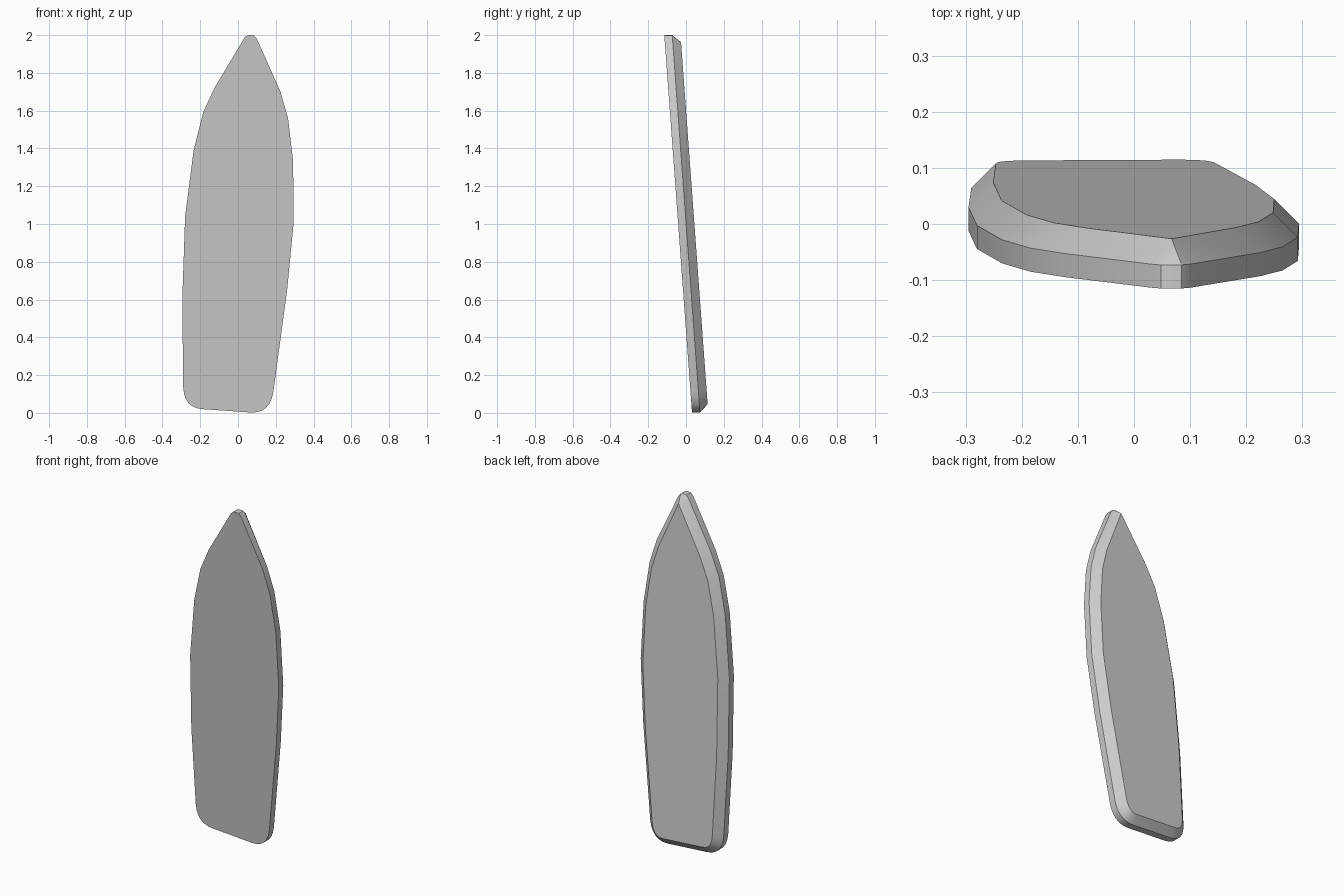
import bpy, bmesh
from mathutils import Vector

if "Cube" in bpy.data.objects:
    bpy.data.objects.remove(bpy.data.objects["Cube"])


def corner(a, ctrl, b, n):
    """Rounded corner from a to b, pulled towards ctrl."""
    a, c, b = Vector(a), Vector(ctrl), Vector(b)
    pts = []
    for i in range(n + 1):
        t = i / n
        pts.append(a * (1 - t) ** 2 + c * (1.9 * t * (1 - t)) + b * t ** 2
                   + (a + b) * (0.05 * t * (1 - t)))
    return pts


# Outline seen from the front (x, z), counter-clockwise from the tip
left = [(-0.125, 1.72), (-0.185, 1.59), (-0.235, 1.39), (-0.28, 1.04), (-0.295, 0.6)]
right = [(0.26, 0.65), (0.294, 1.0), (0.292, 1.33), (0.265, 1.56), (0.225, 1.70)]
outline = [Vector(p) for p in [(0.085, 1.998), (0.065, 2.0), (0.048, 1.998), (0.034, 1.985)]]
outline += [Vector(p) for p in left]
outline += corner((-0.29, 0.135), (-0.288, 0.025), (-0.19, 0.02), 6)
outline += corner((0.07, 0.002), (0.17, -0.005), (0.187, 0.11), 6)
outline += [Vector(p) for p in right]
outline += [Vector((0.10, 1.98))]

INSET = 0.044
APEX = Vector((0.067, 1.962))


def inset(pts, d):
    """Mitred inset; the tip arc collapses to one apex."""
    out = []
    for i, p in enumerate(pts):
        if p.y > 1.9:
            out.append(APEX.copy())
            continue
        e1 = (p - pts[i - 1]).normalized()
        e2 = (pts[(i + 1) % len(pts)] - p).normalized()
        n1, n2 = Vector((-e1.y, e1.x)), Vector((-e2.y, e2.x))
        out.append(p + (n1 + n2) * (d / (1 + n1.dot(n2))))
    return out


def ring(bm, pts, depth):
    """Loop of vertices on a plane leaning back-to-front."""
    return [bm.verts.new((p.x, 0.032 - 0.0735 * p.y + depth, p.y)) for p in pts]


# Leaning board: flat front, straight rim, chamfered back
bm = bmesh.new()
front = ring(bm, outline, 0.0)
rim = ring(bm, outline, 0.042)
back = ring(bm, inset(outline, INSET), 0.086)
bm.faces.new(front)
bm.faces.new(back[::-1])
n = len(outline)
for a, b in ((front, rim), (rim, back)):
    for i in range(n):
        j = (i + 1) % n
        bm.faces.new((a[i], b[i], b[j], a[j]))
bmesh.ops.remove_doubles(bm, verts=bm.verts[:], dist=0.0005)
bmesh.ops.recalc_face_normals(bm, faces=bm.faces[:])
mesh = bpy.data.meshes.new("board")
bm.to_mesh(mesh)
bm.free()
board = bpy.data.objects.new("board", mesh)
bpy.context.collection.objects.link(board)

bpy.context.view_layer.objects.active = board
board.select_set(True)
bpy.ops.object.shade_smooth_by_angle(angle=0.5)
